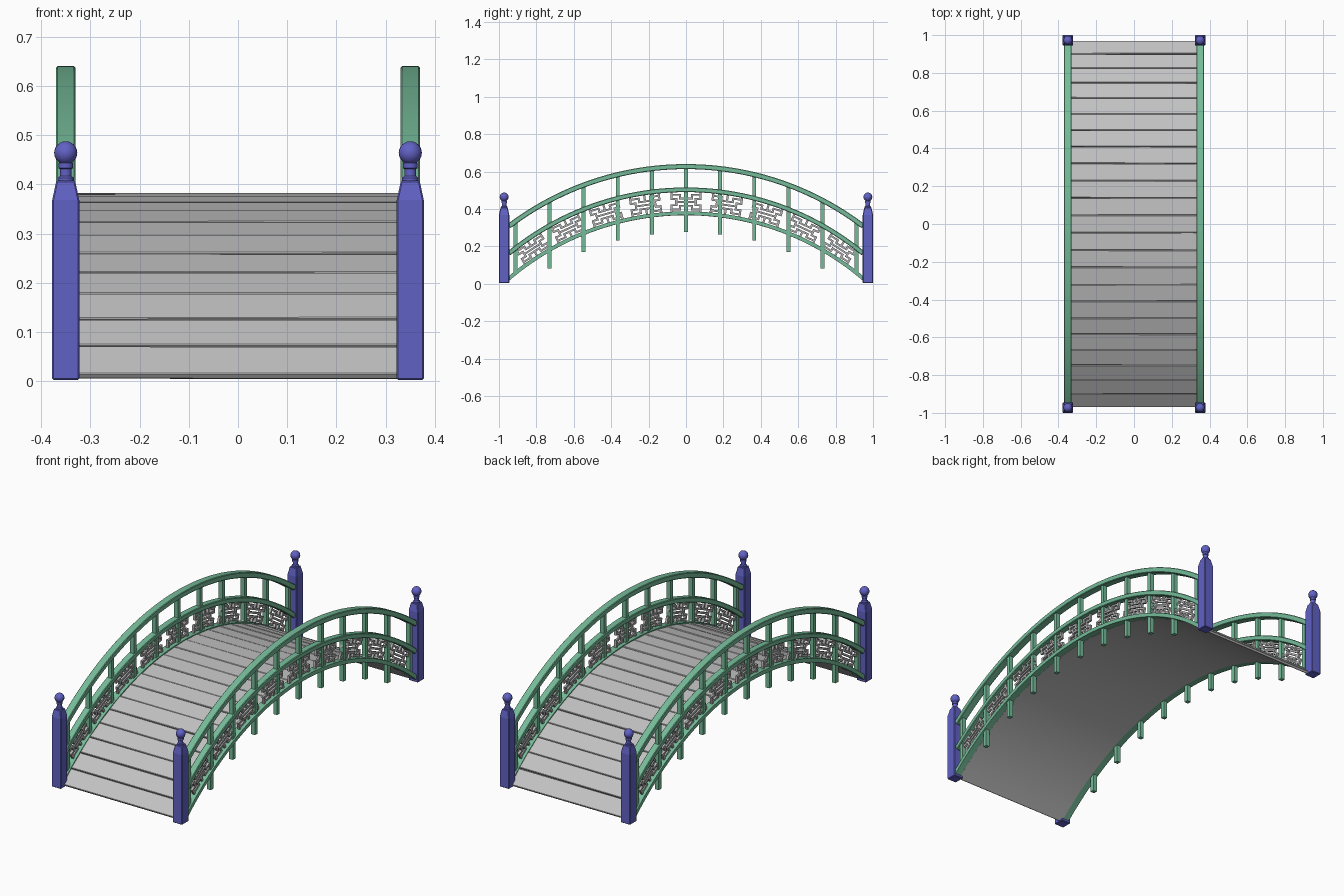
import bpy, bmesh, math, random
from mathutils import Matrix, Vector

random.seed(4)
if "Cube" in bpy.data.objects:
    bpy.data.objects.remove(bpy.data.objects["Cube"], do_unlink=True)


def material(name, rgb):
    m = bpy.data.materials.new(name)
    m.use_nodes = True
    m.diffuse_color = (*rgb, 1)
    m.node_tree.nodes["Principled BSDF"].inputs["Base Color"].default_value = (*rgb, 1)
    return m


GREEN = material("rail_green", (0.18, 0.5, 0.32))
BLUE = material("post_blue", (0.12, 0.12, 0.56))
GREY = material("deck_grey", (0.54, 0.54, 0.54))
STONE = material("lattice_grey", (0.47, 0.46, 0.46))


def finish(bm, name, mat, bevel=0, smooth=False):
    bmesh.ops.recalc_face_normals(bm, faces=bm.faces)
    mesh = bpy.data.meshes.new(name)
    bm.to_mesh(mesh)
    bm.free()
    mesh.materials.append(mat)
    ob = bpy.data.objects.new(name, mesh)
    bpy.context.collection.objects.link(ob)
    if bevel:
        mod = ob.modifiers.new("soft_edges", "BEVEL")
        mod.width = bevel
        mod.segments = 1
    if smooth:
        bpy.context.view_layer.objects.active = ob
        ob.select_set(True)
        bpy.ops.object.shade_smooth_by_angle(angle=math.radians(35))
        ob.select_set(False)
    return ob


def add_box(bm, size, matrix):
    scale = Matrix.Diagonal((*size, 1))
    return bmesh.ops.create_cube(bm, size=1, matrix=matrix @ scale)["verts"]


def arc_z(y, radius, top):
    return top - radius + math.sqrt(radius * radius - y * y)


def arc_beam(name, mat, x0, x1, radius, top, height, reach, bevel=0):
    """Rectangular beam bent along an arc in the y-z plane."""
    bm = bmesh.new()
    half = math.asin(reach / radius)
    steps = 48
    rings = []
    for i in range(steps + 1):
        a = half * (2 * i / steps - 1)
        ring = []
        for x, r in ((x0, radius), (x1, radius), (x1, radius - height), (x0, radius - height)):
            z = top - radius + r * math.cos(a)
            ring.append(bm.verts.new((x, r * math.sin(a), max(z, 0.002))))
        rings.append(ring)
    for a, b in zip(rings, rings[1:]):
        for k in range(4):
            n = (k + 1) % 4
            bm.faces.new((a[k], a[n], b[n], b[k]))
    bm.faces.new(rings[0])
    bm.faces.new(rings[-1])
    return finish(bm, name, mat, bevel, True)


DECK_R, DECK_TOP = 1.47, 0.383
MID_R, MID_TOP = 1.5, 0.515
TOP_R, TOP_TOP = 1.58, 0.64

# Deck: slightly uneven planks over a thin curved sheet
bm = bmesh.new()
count = 23
step = 2 * math.asin(0.972 / DECK_R) / count
for i in range(count):
    a = (i - (count - 1) / 2) * step
    y = (DECK_R - 0.008) * math.sin(a)
    z = DECK_TOP - DECK_R + (DECK_R - 0.008) * math.cos(a)
    tilt = random.uniform(-0.03, 0.03)
    m = (Matrix.Translation((0, y, z + random.uniform(-0.002, 0.001)))
         @ Matrix.Rotation(-a + tilt, 4, "X")
         @ Matrix.Rotation(random.uniform(-0.003, 0.003), 4, "Z"))
    for v in add_box(bm, (0.67, DECK_R * step - 0.003, 0.014), m):
        v.co.z = max(v.co.z, 0.0)
finish(bm, "deck_planks", GREY, 0.002)
arc_beam("deck_underside", GREY, -0.334, 0.334, DECK_R - 0.01, DECK_TOP - 0.01, 0.007, 0.96)

# One quarter of the fretwork, mirrored both ways (start u, v, end u, v)
FRET = [(0, 0, 0.55, 0), (0, 0.35, 0, 1), (0, 0.35, 0.33, 0.35),
        (0.33, 0.35, 0.33, 0.7), (0.33, 0.7, 0.82, 0.7), (0.82, 0.7, 0.82, 0.3),
        (0.55, 0.3, 0.82, 0.3), (0.55, 0, 0.55, 0.3), (0.82, 0.7, 0.82, 1)]


def fretwork(name, x):
    bm = bmesh.new()
    bar = 0.011
    for i in range(-4, 5):
        a = i * 0.143
        y = 1.515 * math.sin(a)
        low = arc_z(y, DECK_R, DECK_TOP)
        high = arc_z(y, MID_R, MID_TOP) - 0.025 / math.cos(a)
        half_h = (high - low) * math.cos(a) / 2 + 0.003
        base = Matrix.Translation((x, y, (low + high) / 2)) @ Matrix.Rotation(-a, 4, "X")
        for su in (-1, 1):
            for sv in (-1, 1):
                for u0, v0, u1, v1 in FRET:
                    if sv < 0 and v0 == v1 == 0 or su < 0 and u0 == u1 == 0:
                        continue
                    w, h = (u1 - u0) * 0.095, (v1 - v0) * half_h
                    c = Vector((0, su * (u0 + u1) / 2 * 0.095, sv * (v0 + v1) / 2 * half_h))
                    add_box(bm, (0.012, w + bar, h + bar * 0.9 if h == 0 else h),
                            base @ Matrix.Translation(c))
    finish(bm, name, STONE)


# Balustrades on both sides
for side, label in ((1, "left"), (-1, "right")):
    x = 0.35 * side
    arc_beam(label + "_top_rail", GREEN, x - 0.02, x + 0.02, TOP_R, TOP_TOP, 0.027, 0.955, 0.003)
    arc_beam(label + "_middle_rail", GREEN, x - 0.018, x + 0.018, MID_R, MID_TOP, 0.025, 0.955, 0.003)
    arc_beam(label + "_bottom_rail", GREEN, x - 0.019, x + 0.019, DECK_R, DECK_TOP + 0.004, 0.02, 0.965)
    fretwork(label + "_fretwork", x)

    bm = bmesh.new()
    for i in range(-5, 6):
        y = i * 0.1825
        top = arc_z(y, TOP_R, TOP_TOP) - 0.015
        drop = 0.005 if abs(i) == 5 else 0.107
        bottom = arc_z(y, DECK_R, DECK_TOP) - drop
        add_box(bm, (0.022, 0.021, top - bottom), Matrix.Translation((x, y, (top + bottom) / 2)))
    finish(bm, label + "_balusters", GREEN)


def corner_post(name, x, y):
    # Square shaft with a tapered head
    bm = bmesh.new()
    rings = []
    for half, z in ((0.0275, 0.003), (0.0275, 0.368), (0.019, 0.408)):
        rings.append([bm.verts.new((x + sx * half, y + sy * half, z))
                      for sx, sy in ((-1, -1), (1, -1), (1, 1), (-1, 1))])
    for a, b in zip(rings, rings[1:]):
        for k in range(4):
            n = (k + 1) % 4
            bm.faces.new((a[k], a[n], b[n], b[k]))
    bm.faces.new(rings[0])
    bm.faces.new(rings[-1])
    finish(bm, name + "_shaft", BLUE, 0.003)

    # Turned neck and ball finial
    bm = bmesh.new()
    profile = [(0, 0.405), (0.017, 0.405), (0.017, 0.413), (0.012, 0.417), (0.012, 0.431),
               (0.015, 0.433), (0.015, 0.443), (0.011, 0.446), (0, 0.45)]
    vs = [bm.verts.new((x + r, y, z)) for r, z in profile]
    es = [bm.edges.new(p) for p in zip(vs, vs[1:])]
    bmesh.ops.spin(bm, geom=vs + es, cent=(x, y, 0), axis=(0, 0, 1),
                   angle=math.tau, steps=20, use_merge=True)
    bmesh.ops.remove_doubles(bm, verts=bm.verts, dist=0.0001)
    bmesh.ops.create_uvsphere(bm, u_segments=20, v_segments=12, radius=0.0235,
                              matrix=Matrix.Translation((x, y, 0.464)))
    finish(bm, name + "_finial", BLUE, 0, True)


for sx, lr in ((1, "left"), (-1, "right")):
    for sy, fb in ((-1, "front"), (1, "back")):
        corner_post(fb + "_" + lr + "_post", sx * 0.35, sy * 0.9725)
